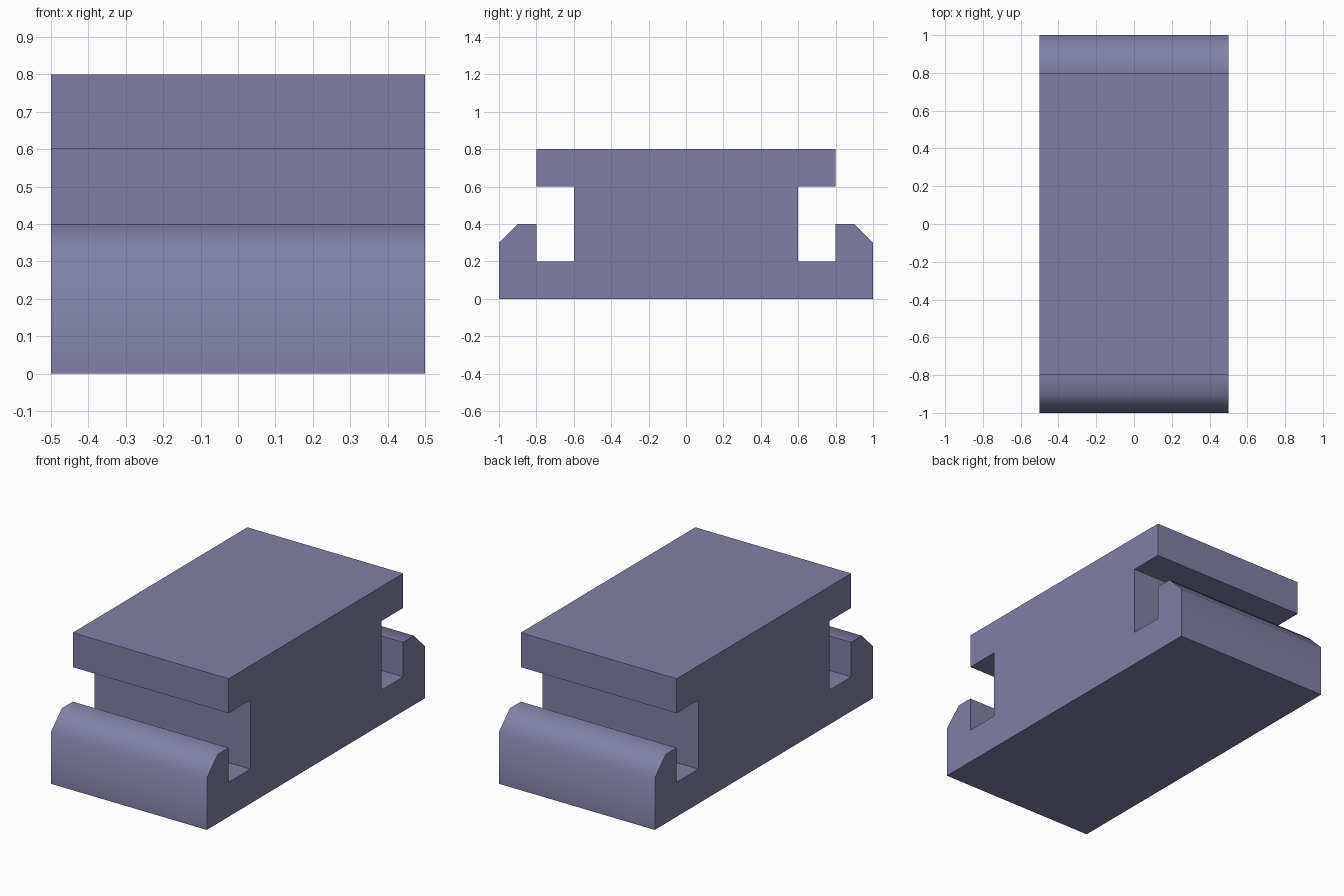
import bpy, bmesh, math

if "Cube" in bpy.data.objects:
    bpy.data.objects.remove(bpy.data.objects["Cube"])

# Half of the rail cross-section (y, z), from bottom outer corner up to the top
half = [(1.0, 0.0), (1.0, 0.3), (0.9, 0.4), (0.8, 0.4), (0.8, 0.2),
        (0.6, 0.2), (0.6, 0.6), (0.8, 0.6), (0.8, 0.8)]
profile = half + [(-y, z) for y, z in reversed(half)]

# Extrude the profile along x
bm = bmesh.new()
cap = bm.faces.new([bm.verts.new((-0.5, y, z)) for y, z in profile])
ext = bmesh.ops.extrude_face_region(bm, geom=[cap], use_keep_orig=True)
moved = [g for g in ext["geom"] if isinstance(g, bmesh.types.BMVert)]
bmesh.ops.translate(bm, verts=moved, vec=(1.0, 0, 0))
bmesh.ops.recalc_face_normals(bm, faces=bm.faces)

mesh = bpy.data.meshes.new("slotted_block")
bm.to_mesh(mesh)
bm.free()
block = bpy.data.objects.new("slotted_block", mesh)
bpy.context.collection.objects.link(block)

# Single blue grey colour
mat = bpy.data.materials.new("blue grey")
mat.diffuse_color = (0.216, 0.216, 0.376, 1)
mat.use_nodes = True
mat.node_tree.nodes["Principled BSDF"].inputs["Base Color"].default_value = mat.diffuse_color
mesh.materials.append(mat)

# Chamfered outer lips shade smooth, right angles stay sharp
bpy.context.view_layer.objects.active = block
block.select_set(True)
bpy.ops.object.shade_smooth_by_angle(angle=math.radians(60))
